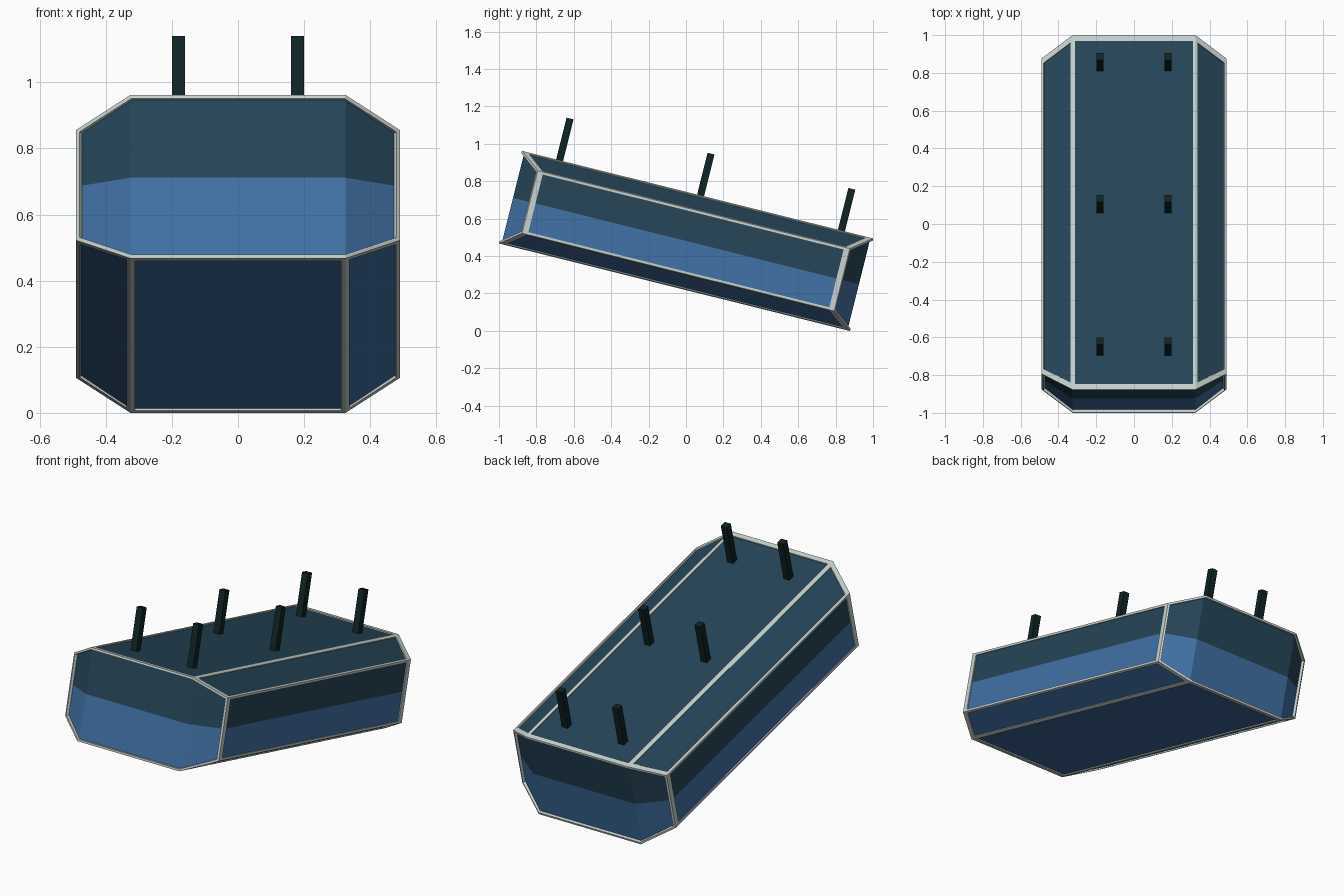
import bpy, bmesh, math
from mathutils import Matrix

if "Cube" in bpy.data.objects:
    bpy.data.objects.remove(bpy.data.objects["Cube"])

# whole model is tilted nose-up about x
TILT = Matrix.Translation((0, 0, 0.481)) @ Matrix.Rotation(math.radians(-14), 4, 'X')


def material(name, rgb):
    m = bpy.data.materials.new(name)
    m.diffuse_color = (*rgb, 1)
    m.use_nodes = True
    m.node_tree.nodes["Principled BSDF"].inputs["Base Color"].default_value = m.diffuse_color
    return m


TEAL = material("dark_teal", (0.0190, 0.0610, 0.1000))
BLUE = material("mid_blue", (0.053, 0.168, 0.381))
PALE = material("pale_grey", (0.578, 0.658, 0.631))
BLACK = material("near_black_green", (0.0048, 0.0170, 0.0180))


def add_object(name, bm, mats):
    bmesh.ops.recalc_face_normals(bm, faces=bm.faces)
    me = bpy.data.meshes.new(name)
    bm.to_mesh(me)
    bm.free()
    for m in mats:
        me.materials.append(m)
    ob = bpy.data.objects.new(name, me)
    bpy.context.collection.objects.link(ob)
    ob.matrix_world = TILT
    return ob


def hull(inset, end_inset):
    """Chamfered box: four rectangular sections along x.
    Returns bmesh, long faces and the two groups of end faces."""
    bm = bmesh.new()
    inner, outer = (0.325, 0.967, 0.255), (0.49, 0.86, 0.172)
    sections = []
    for sign, (x, y, z) in ((-1, outer), (-1, inner), (1, inner), (1, outer)):
        if x == outer[0]:
            x -= inset
        y, z = y - end_inset, z - inset
        sections.append([bm.verts.new((sign * x, sy * y, sz * z))
                         for sy, sz in ((-1, -1), (1, -1), (1, 1), (-1, 1))])
    long_faces, ends = [], {1: [], 3: []}
    for a, b in zip(sections, sections[1:]):
        for k in range(4):
            n = (k + 1) % 4
            f = bm.faces.new((a[k], a[n], b[n], b[k]))
            (ends[k] if k in ends else long_faces).append(f)
    long_faces.append(bm.faces.new(sections[0]))
    long_faces.append(bm.faces.new(sections[3]))
    bmesh.ops.recalc_face_normals(bm, faces=bm.faces)
    return bm, long_faces, list(ends.values())


# body: upper half teal, lower half blue
bm, _, _ = hull(0.006, 0.014)
bmesh.ops.bisect_plane(bm, geom=bm.verts[:] + bm.edges[:] + bm.faces[:],
                       plane_co=(0, 0, 0), plane_no=(0, 0, 1))
for f in bm.faces:
    f.material_index = 0 if f.calc_center_median().z > 0 else 1
add_object("body", bm, (TEAL, BLUE))

# edge trim: frames around every panel, wider at the two ends
bm, long_faces, ends = hull(0, 0)
bmesh.ops.inset_individual(bm, faces=long_faces, thickness=0.013, use_even_offset=True)
for f in long_faces:
    for v in f.verts:
        v.co.y -= math.copysign(0.018, v.co.y)
for group in ends:
    bmesh.ops.inset_region(bm, faces=group, thickness=0.012, use_even_offset=True)
bmesh.ops.delete(bm, geom=long_faces + ends[0] + ends[1], context='FACES')
trim = add_object("edge_trim", bm, (PALE,))
mod = trim.modifiers.new("thickness", 'SOLIDIFY')
mod.thickness = 0.016
mod.offset = -1

# six support posts on the top
for i, y in enumerate((-0.76, 0.017, 0.793)):
    for side, x in (("left", -0.18), ("right", 0.18)):
        bm = bmesh.new()
        bmesh.ops.create_cube(bm, size=1, matrix=Matrix.Translation((x, y, 0.345))
                              @ Matrix.Diagonal((0.038, 0.038, 0.28, 1)))
        add_object(f"support_post_{side}_{i + 1}", bm, (BLACK,))
